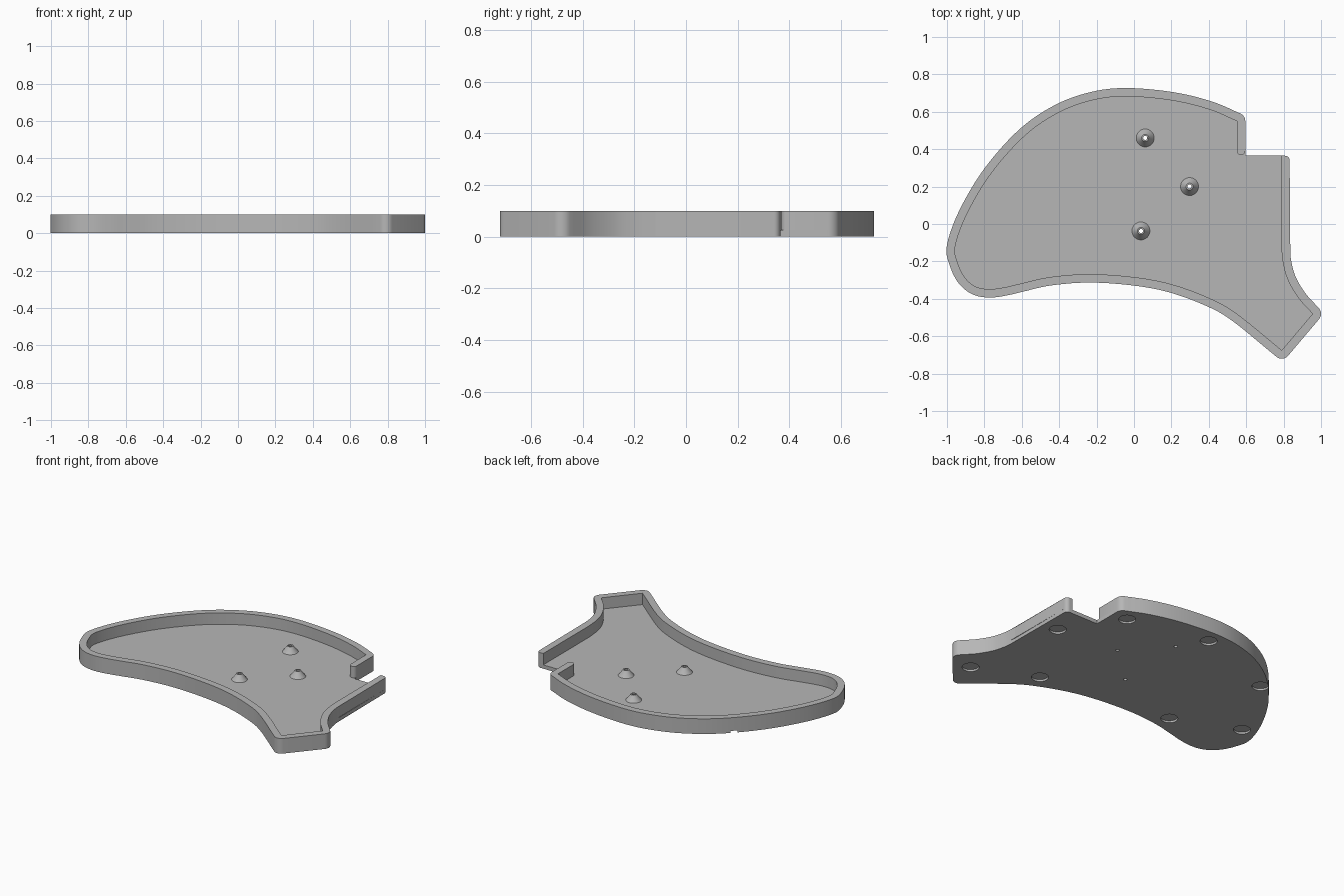
import bpy, bmesh
from math import cos, sin, pi, atan2
from mathutils import Vector

if "Cube" in bpy.data.objects:
    bpy.data.objects.remove(bpy.data.objects["Cube"])

FLOOR, TOP, WALL, HOLE = 0.025, 0.1, 0.045, 0.011

grey = bpy.data.materials.new("plain grey")
grey.use_nodes = True
grey.diffuse_color = (0.47, 0.47, 0.47, 1)
grey.node_tree.nodes["Principled BSDF"].inputs["Base Color"].default_value = grey.diffuse_color


def finish(name, bm):
    bmesh.ops.recalc_face_normals(bm, faces=bm.faces)
    mesh = bpy.data.meshes.new(name)
    bm.to_mesh(mesh)
    bm.free()
    obj = bpy.data.objects.new(name, mesh)
    bpy.context.collection.objects.link(obj)
    mesh.materials.append(grey)
    return obj


def smooth(obj):
    bpy.ops.object.select_all(action='DESELECT')
    obj.select_set(True)
    bpy.context.view_layer.objects.active = obj
    bpy.ops.object.shade_smooth_by_angle(angle=0.5)


def prism(bm, outline, z0, z1):
    face = bm.faces.new([bm.verts.new((p[0], p[1], z0)) for p in outline])
    new = bmesh.ops.extrude_face_region(bm, geom=[face], use_keep_orig=True)
    verts = [g for g in new["geom"] if isinstance(g, bmesh.types.BMVert)]
    bmesh.ops.translate(bm, vec=(0, 0, z1 - z0), verts=verts)


def arc(c, r, a0, a1, n=8):
    return [Vector((c[0] + r * cos(a0 + (a1 - a0) * i / n),
                    c[1] + r * sin(a0 + (a1 - a0) * i / n))) for i in range(n + 1)]


def spline(points, steps=6):
    """Smooth curve through the points, straight if there are only two."""
    p = [Vector(q) for q in points]
    if len(p) == 2:
        return p
    p = [2 * p[0] - p[1]] + p + [2 * p[-1] - p[-2]]
    out = []
    for a, b, c, d in zip(p, p[1:], p[2:], p[3:]):
        for i in range(steps):
            t = i / steps
            out.append(0.5 * (2 * b + (c - a) * t + (2 * a - 5 * b + 4 * c - d) * t ** 2
                              + (3 * b - a - 3 * c + d) * t ** 3))
    return out + [p[-2]]


# Inner edge of the rim, as runs that meet at corners
runs = [
    [(.55, .39), (.55, .55)],
    [(.55, .55), (.4, .613), (.2, .661), (-.04, .682), (-.22, .662), (-.4, .597),
     (-.58, .475), (-.76, .275), (-.89, .06), (-.955, -.115), (-.945, -.2), (-.905, -.285),
     (-.845, -.335), (-.77, -.348), (-.69, -.338), (-.6, -.317), (-.45, -.284),
     (-.24, -.268), (0, -.284), (.2, -.322), (.4, -.395), (.55, -.48), (.79, -.675)],
    [(.79, -.675), (.955, -.48)],
    [(.955, -.48), (.88, -.397), (.823, -.3), (.797, -.21), (.787, -.12)],
    [(.787, -.12), (.787, .365)],
]
inner, outer, last = [], [], None
for run in runs:
    pts = spline(run)
    for i, p in enumerate(pts):
        d = pts[min(i + 1, len(pts) - 1)] - pts[max(i - 1, 0)]
        angle = atan2(-d.x, d.y)
        if i == 0 and last is not None:
            # Round the outer side of each corner
            turn = (angle - last + pi) % (2 * pi) - pi
            angle = last + turn
            outer += arc(p, WALL, last, angle)[1:]
        else:
            outer += [p + WALL * Vector((cos(angle), sin(angle)))]
        if i or last is None:
            inner.append(p)
        last = angle

# Rounded free ends of the rim on both sides of the gap
end_y, r = .365, .025
right_x = outer[-1].x
right_end = arc((right_x - r, end_y - r), r, 0, pi / 2)
left_end = arc((.55 + WALL / 2, .39), WALL / 2, pi, 2 * pi)
outer = outer[:-1] + right_end

# Rim
bm = bmesh.new()
prism(bm, outer + inner[::-1] + left_end[1:-1], FLOOR, TOP)
rim = finish("rim", bm)

# Floor plate
bm = bmesh.new()
prism(bm, outer + [Vector((outer[0].x, end_y))], 0, FLOOR)
floor = finish("floor_plate", bm)

# Shallow round recesses underneath and pin holes through the floor
recesses = [(.73, .16), (.49, .52), (-.05, .635), (-.635, .42),
            (-.885, -.05), (-.465, -.225), (.445, -.345), (.84, -.52)]
pegs = [(.06, .46), (.297, .2), (.037, -.037)]
bm = bmesh.new()
for c in recesses:
    prism(bm, arc(c, .051, 0, 2 * pi, 32)[:-1], -.02, .013)
for c in pegs:
    prism(bm, arc(c, HOLE, 0, 2 * pi, 16)[:-1], -.02, .05)
cutter = finish("floor_cutter", bm)
cutter.hide_render = True
cut = floor.modifiers.new("holes", 'BOOLEAN')
cut.operation, cut.solver, cut.object = 'DIFFERENCE', 'EXACT', cutter
bpy.context.view_layer.objects.active = floor
bpy.ops.object.modifier_apply(modifier=cut.name)
bpy.data.objects.remove(cutter)

smooth(rim)
smooth(floor)

# Hollow conical pegs
profile = [(HOLE, FLOOR), (.048, FLOOR), (.024, .055), (.019, .064), (HOLE, .064)]
for n, (x, y) in enumerate(pegs):
    bm = bmesh.new()
    rings = [[bm.verts.new((p.x, p.y, z)) for p in arc((x, y), rad, 0, 2 * pi, 32)[:-1]]
             for rad, z in profile]
    for a, b in zip(rings, rings[1:] + rings[:1]):
        for i in range(len(a)):
            j = (i + 1) % len(a)
            bm.faces.new((a[i], a[j], b[j], b[i]))
    smooth(finish("peg_%d" % (n + 1), bm))
